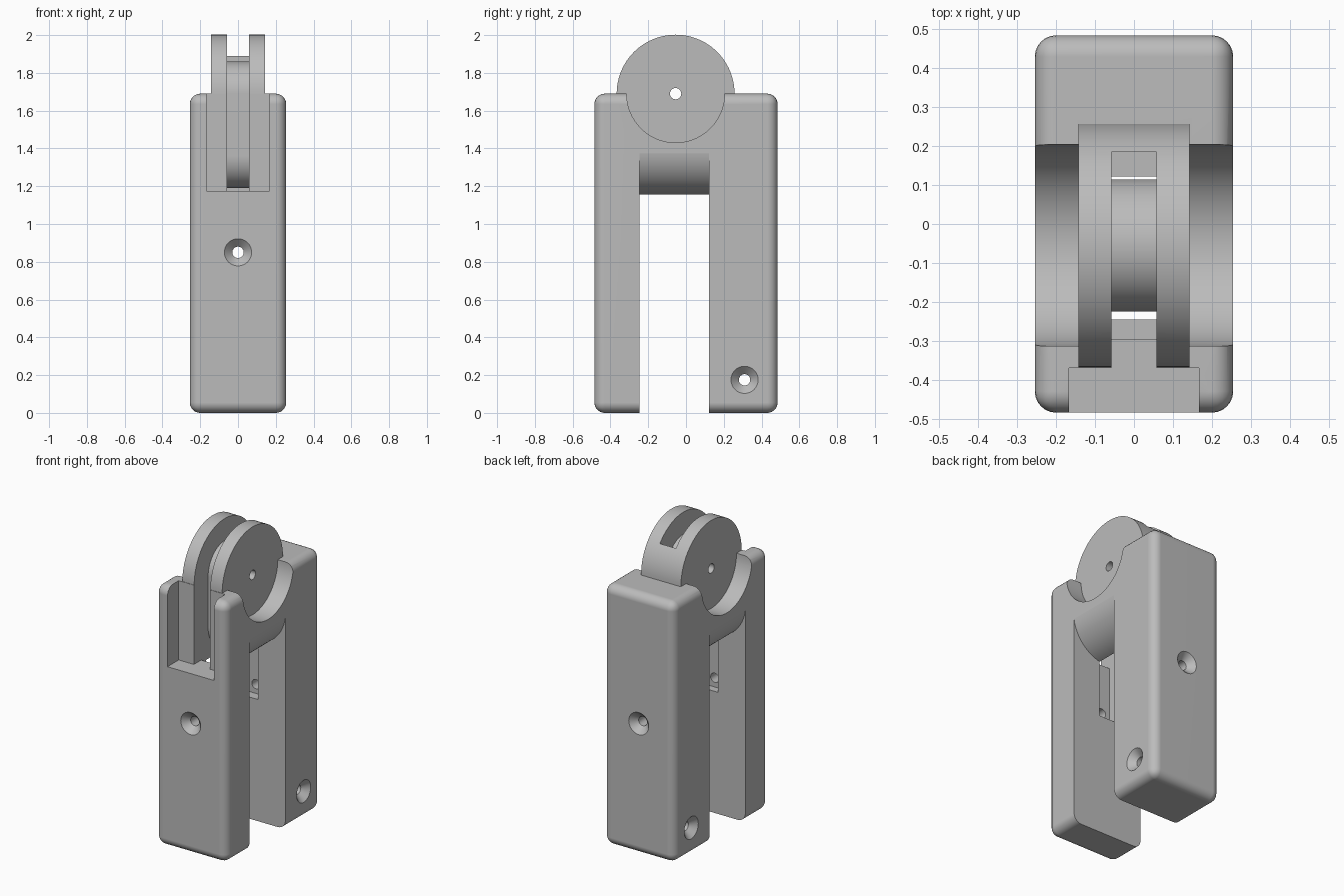
import bpy, bmesh, math

cube = bpy.data.objects.get("Cube")
if cube:
    bpy.data.objects.remove(cube)

W, D, H = 0.255, 0.485, 1.69      # half width, half depth, height of the body
AXLE = (-0.055, H)                # axle position in y, z

grey = bpy.data.materials.new("plain_grey")
grey.use_nodes = True
grey.diffuse_color = (0.5, 0.5, 0.5, 1)
grey.node_tree.nodes["Principled BSDF"].inputs["Base Color"].default_value = (0.5, 0.5, 0.5, 1)


def finish(name, bm):
    bmesh.ops.recalc_face_normals(bm, faces=bm.faces)
    mesh = bpy.data.meshes.new(name)
    bm.to_mesh(mesh)
    bm.free()
    mesh.materials.append(grey)
    ob = bpy.data.objects.new(name, mesh)
    bpy.context.collection.objects.link(ob)
    return ob


def place(axis, h, a, b):
    """Point at h along the axis, with a and b in the other two directions."""
    return (h, a, b) if axis == "x" else (a, h, b)


def loft(name, axis, rings):
    """Close a stack of (height, outline) rings into a solid."""
    bm = bmesh.new()
    loops = [[bm.verts.new(place(axis, h, a, b)) for a, b in pts] for h, pts in rings]
    n = len(loops[0])
    for low, high in zip(loops, loops[1:]):
        for i in range(n):
            j = (i + 1) % n
            bm.faces.new((low[i], low[j], high[j], high[i]))
    bm.faces.new(loops[0][::-1])
    bm.faces.new(loops[-1])
    return finish(name, bm)


def arc(centre, r, start, end, n):
    return [(centre[0] + r * math.cos(math.radians(start + (end - start) * i / n)),
             centre[1] + r * math.sin(math.radians(start + (end - start) * i / n)))
            for i in range(n + 1)]


def circle(centre, r, n=96):
    return arc(centre, r, 0, 360, n)[:-1]


def prism(name, axis, pts, lo, hi):
    return loft(name, axis, [(lo, pts), (hi, pts)])


def box(name, x, y, z):
    return prism(name, "x", [(y[0], z[0]), (y[1], z[0]), (y[1], z[1]), (y[0], z[1])], *x)


def flared_hole(name, axis, centre, half, r=0.03, f=0.042):
    """Through hole whose two mouths open in a rounded flare."""
    side = [(half + 0.05, r + f)]
    for i in range(9):
        t = math.radians(90 * i / 8)
        side.append((half - f * math.sin(t), r + f * (1 - math.cos(math.pi / 2 - t))))
    profile = [(-h, q) for h, q in side] + side[::-1]
    return loft(name, axis, [(h, circle(centre, q, 32)) for h, q in profile])


def use(ob, modifier):
    bpy.context.view_layer.objects.active = ob
    bpy.ops.object.modifier_apply(modifier=modifier.name)


def combine(ob, tool, operation="DIFFERENCE"):
    m = ob.modifiers.new("combine", "BOOLEAN")
    m.operation, m.solver, m.object = operation, "EXACT", tool
    use(ob, m)
    bpy.data.objects.remove(tool)


def smooth(ob):
    bpy.ops.object.select_all(action="DESELECT")
    ob.select_set(True)
    bpy.context.view_layer.objects.active = ob
    bpy.ops.object.shade_smooth_by_angle(angle=math.radians(30))
    m = ob.modifiers.new("even_shading", "WEIGHTED_NORMAL")
    m.keep_sharp = True


# Rounded block
body = box("forked_body", (-W, W), (-D, D), (0, H))
bevel = body.modifiers.new("round", "BEVEL")
bevel.width, bevel.segments = 0.055, 6
use(body, bevel)

# Gap between the legs, leaving a half-round bridge above
gap = [(-0.4, 1.405), (-0.4, -0.1), (0.4, -0.1), (0.4, 1.405)]
gap += arc((0, 1.407), 0.257, 0, -180, 48)
combine(body, prism("gap", "y", gap, -0.245, 0.122))

# Drum that becomes the two cheek discs
combine(body, prism("drum", "x", circle(AXLE, 0.312), -0.143, 0.143), "UNION")

# Round scoops beside the discs
for s in (-1, 1):
    lo, hi = sorted((s * 0.143, s * 0.4))
    combine(body, prism("scoop", "x", circle(AXLE, 0.259), lo, hi))

# Front pocket, its narrow continuation, and the slot for the link
combine(body, box("pocket", (-0.167, 0.167), (-0.6, -0.37), (1.175, 2.2)))
combine(body, box("throat", (-0.058, 0.058), (-0.5, -0.28), (1.175, 2.2)))
combine(body, box("slot", (-0.058, 0.058), (-0.295, 0.185), (0.79, 2.3)))

# Axle hole and flared holes through the legs
combine(body, prism("axle_hole", "x", circle(AXLE, 0.03, 32), -0.3, 0.3))
combine(body, flared_hole("leg_hole", "y", (0, 0.85), D))
combine(body, flared_hole("side_hole", "x", (0.31, 0.175), W))
smooth(body)

# Round-ended link between the discs
outline = arc(AXLE, 0.17, 0, 180, 40) + arc((AXLE[0], 1.36), 0.17, 180, 360, 40)
link = prism("centre_link", "x", outline, -0.0575, 0.0575)
combine(link, prism("link_hole", "x", circle(AXLE, 0.03, 32), -0.3, 0.3))
smooth(link)
